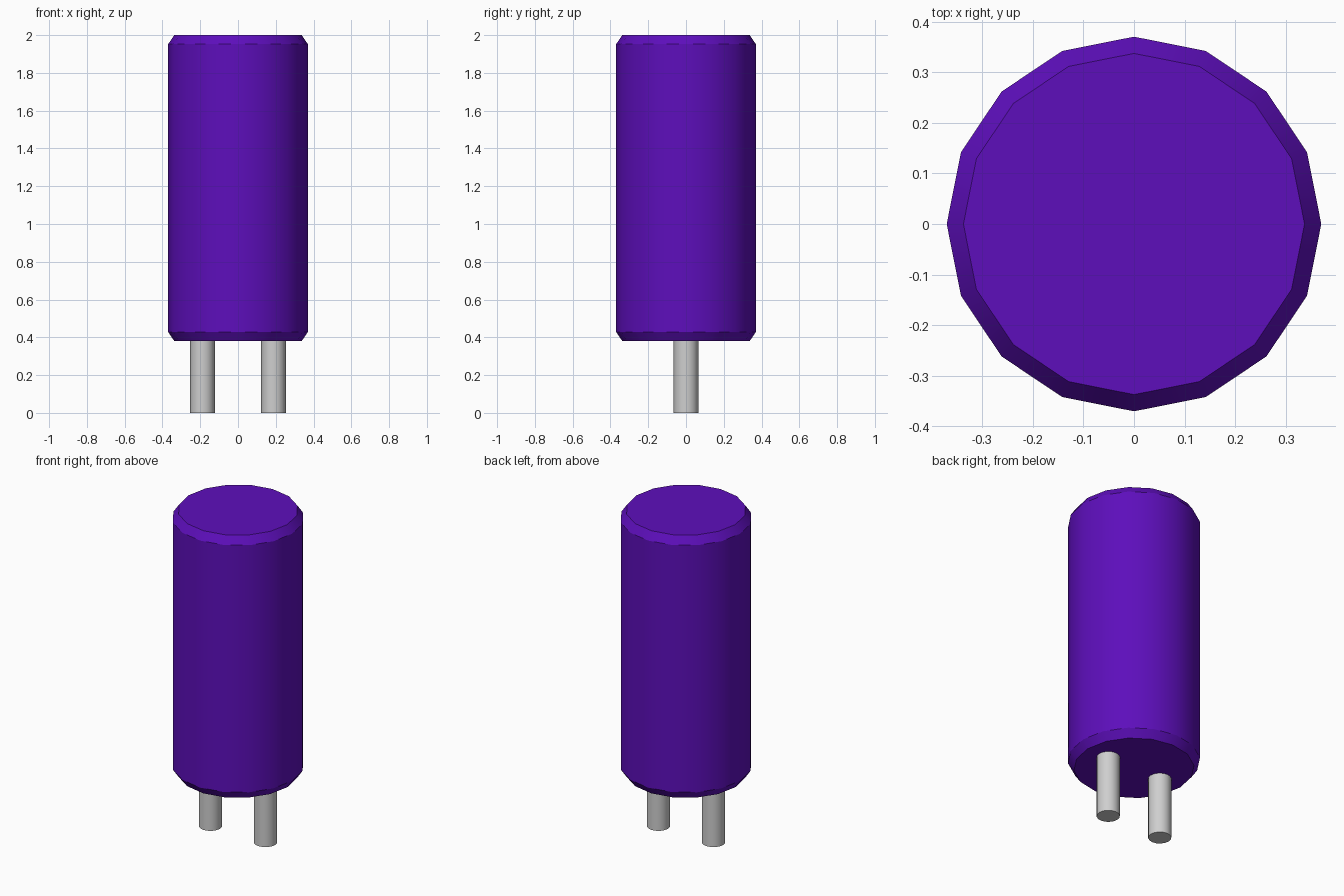
import bpy
import bmesh
import math

cube = bpy.data.objects.get("Cube")
if cube:
    bpy.data.objects.remove(cube, do_unlink=True)


def make_material(name, rgb):
    mat = bpy.data.materials.new(name)
    mat.use_nodes = True
    mat.diffuse_color = (*rgb, 1)
    mat.node_tree.nodes["Principled BSDF"].inputs["Base Color"].default_value = (*rgb, 1)
    return mat


def lathe(name, profile, sides, mat, x=0.0):
    """Capped solid of revolution from (radius, z) rings, bottom to top."""
    bm = bmesh.new()
    rings = []
    for r, z in profile:
        angles = [2 * math.pi * i / sides for i in range(sides)]
        rings.append([bm.verts.new((r * math.cos(a), r * math.sin(a), z)) for a in angles])
    for low, high in zip(rings, rings[1:]):
        for i in range(sides):
            j = (i + 1) % sides
            bm.faces.new((low[i], low[j], high[j], high[i]))
    bm.faces.new(rings[0][::-1])
    bm.faces.new(rings[-1])
    mesh = bpy.data.meshes.new(name)
    bm.to_mesh(mesh)
    bm.free()
    mesh.materials.append(mat)
    obj = bpy.data.objects.new(name, mesh)
    obj.location.x = x
    bpy.context.collection.objects.link(obj)
    bpy.ops.object.select_all(action="DESELECT")
    obj.select_set(True)
    bpy.context.view_layer.objects.active = obj
    bpy.ops.object.shade_smooth_by_angle(angle=math.radians(30))
    return obj


purple = make_material("purple", (0.11, 0.0045, 0.50))
metal = make_material("light_grey_metal", (0.62, 0.62, 0.62))

# Chamfered cylindrical body
lathe("body", [(0.337, 0.38), (0.37, 0.428), (0.37, 1.952), (0.337, 2.0)], 16, purple)

# Pair of contact pins under the body
for side, x in (("left", 0.188), ("right", -0.188)):
    lathe(side + "_pin", [(0.065, 0.0), (0.065, 0.39)], 16, metal, x)
